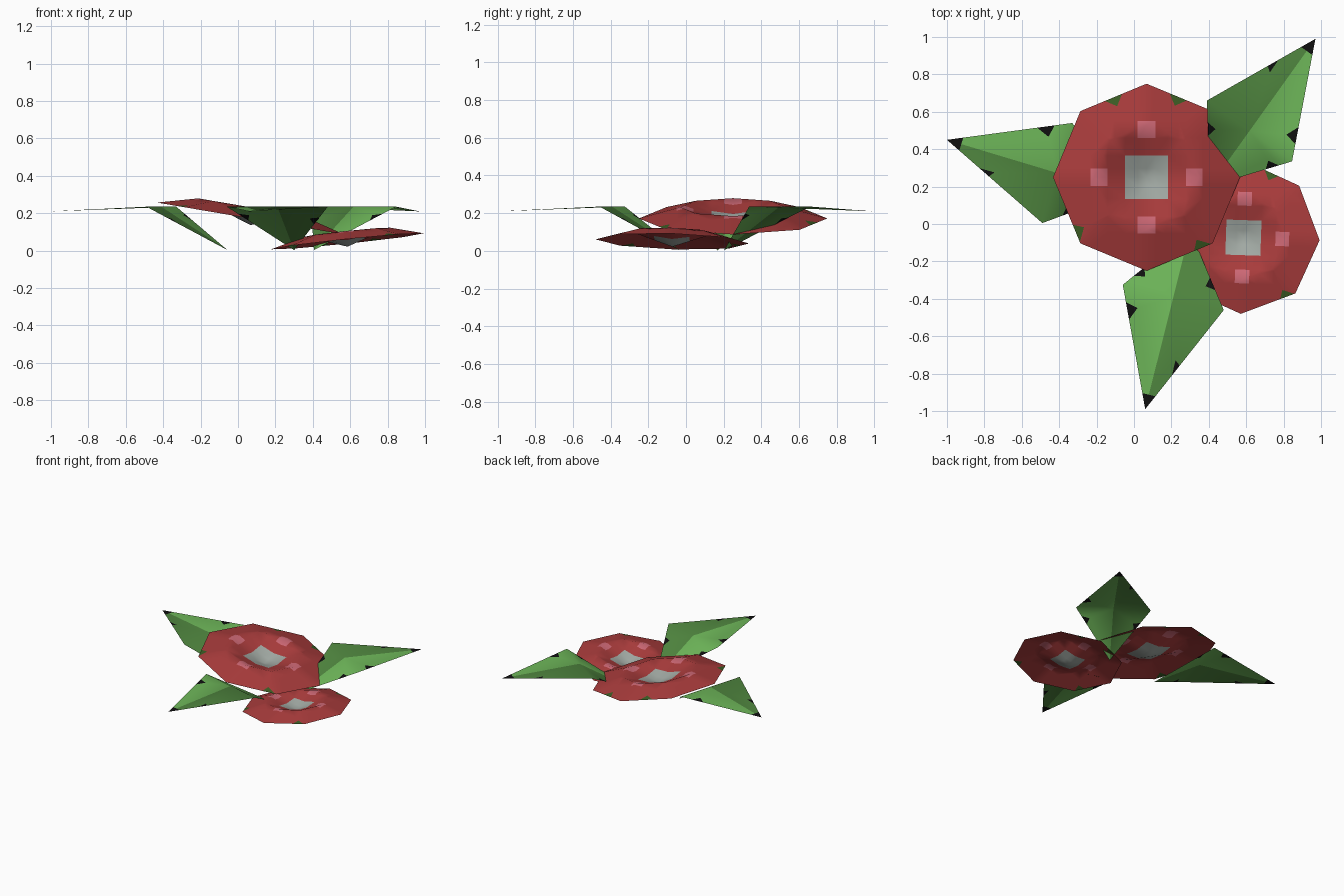
import bpy, bmesh, math
from mathutils import Vector, Matrix

if "Cube" in bpy.data.objects:
    bpy.data.objects.remove(bpy.data.objects["Cube"])


def mat(name, rgb):
    m = bpy.data.materials.new(name)
    m.diffuse_color = (*rgb, 1)
    m.use_nodes = True
    m.node_tree.nodes["Principled BSDF"].inputs["Base Color"].default_value = m.diffuse_color
    return m


RED = mat("petal red", (0.40, 0.045, 0.045))
PINK = mat("spot pink", (0.62, 0.14, 0.18))
GREY = mat("centre grey", (0.36, 0.40, 0.37))
MOSS = mat("rim moss green", (0.045, 0.11, 0.018))
LIGHT = mat("leaf light green", (0.155, 0.47, 0.10))
DARK = mat("leaf dark green", (0.08, 0.24, 0.05))
BLACK = mat("leaf tip black", (0.005, 0.005, 0.005))


def face(bm, pts, m):
    f = bm.faces.new([bm.verts.new(p) for p in pts])
    f.material_index = m


def notched(bm, a, b, c, d, t, w, depth, m, m_notch):
    """Panel a-b-c-d (c may equal d) with a coloured notch on edge a-b."""
    p, q = a.lerp(b, t - w), a.lerp(b, t + w)
    tip = a.lerp(b, t).lerp(d.lerp(c, t), depth)
    face(bm, [p, q, tip], m_notch)
    face(bm, [d, a, p, tip], m)
    face(bm, [tip, q, b, c], m)
    if (c - d).length > 1e-5:
        face(bm, [d, tip, c], m)


def cut(bm, co, no):
    bmesh.ops.bisect_plane(bm, geom=bm.verts[:] + bm.edges[:] + bm.faces[:],
                           plane_co=co, plane_no=no, dist=1e-5)


def finish(bm, name, mats):
    bmesh.ops.remove_doubles(bm, verts=bm.verts, dist=1e-4)
    for f in bm.faces:
        f.normal_update()
        if f.normal.z < 0:
            f.normal_flip()
        f.smooth = True
    me = bpy.data.meshes.new(name)
    bm.to_mesh(me)
    bm.free()
    for m in mats:
        me.materials.append(m)
    ob = bpy.data.objects.new(name, me)
    bpy.context.collection.objects.link(ob)
    return ob


def flower(name, loc, scale, spin, sx, sy):
    """Eight-sided bloom: low rim, raised ring, sunken centre."""
    bm = bmesh.new()

    def ring(r, z):
        return [Vector((r * math.cos(i * math.pi / 4), r * math.sin(i * math.pi / 4), z))
                for i in range(8)]
    rim, top, mid = ring(0.5, 0), ring(0.28, 0.06), Vector((0, 0, -0.035))
    notches = {1: 0.52, 2: 0.5, 4: 0.85, 6: 0.85}
    for i in range(8):
        j = (i + 1) % 8
        face(bm, [top[i], top[j], mid], 0)
        if i in notches:
            notched(bm, rim[i], rim[j], top[j], top[i], notches[i], 0.13, 0.25, 0, 3)
        else:
            face(bm, [rim[i], rim[j], top[j], top[i]], 0)
    # cut the painted squares into the surface
    for v in (0.047, 0.115, 0.21, 0.3):
        for s in (-v, v):
            cut(bm, (s, 0, 0), (1, 0, 0))
            cut(bm, (0, s, 0), (0, 1, 0))
    for f in bm.faces:
        c = f.calc_center_median()
        lo, hi = sorted((abs(c.x), abs(c.y)))
        if hi < 0.115:
            f.material_index = 2
        elif lo < 0.047 and 0.21 < hi < 0.3:
            f.material_index = 1
    # tilt the bloom by its slopes
    bm.transform(Matrix.Rotation(spin, 4, 'Z') @ Matrix.Scale(scale, 4))
    for v in bm.verts:
        v.co.z += sx * v.co.x + sy * v.co.y
    bm.transform(Matrix.Translation(loc))
    finish(bm, name, [RED, PINK, GREY, MOSS])


def leaf(name, tip, left, right):
    """Kite leaf: flat outer blade, inner part falling to the root."""
    bm = bmesh.new()
    T, L, R = Vector((*tip, 0.21)), Vector((*left, 0.235)), Vector((*right, 0.235))
    B = L.lerp(R, 0.5)
    root = B + (B - T) * 0.6
    root.z = 0.003
    notched(bm, T, L, B, B, 0.39, 0.05, 0.14, 1, 2)
    notched(bm, T, R, B, B, 0.79, 0.07, 0.22, 0, 2)
    notched(bm, L, root, B, B, 0.33, 0.08, 0.18, 1, 2)
    notched(bm, R, root, B, B, 0.24, 0.08, 0.18, 0, 2)
    # black point at the tip
    ax = (B - T).normalized()
    co = T + ax * 0.08
    cut(bm, co, ax)
    for f in bm.faces:
        if (f.calc_center_median() - co).dot(ax) < 0:
            f.material_index = 2
    finish(bm, name, [LIGHT, DARK, BLACK])


flower("large_flower", (0.067, 0.25, 0.172), 1.0, 0, -0.17, 0)
flower("small_flower", (0.585, -0.073, 0.05), 0.815, math.radians(-2), 0.104, -0.031)

leaf("left_leaf", (-1.0, 0.45), (-0.49, 0.005), (-0.33, 0.54))
leaf("front_leaf", (0.06, -0.99), (0.48, -0.46), (-0.06, -0.325))
leaf("back_leaf", (0.97, 0.99), (0.39, 0.66), (0.845, 0.335))
